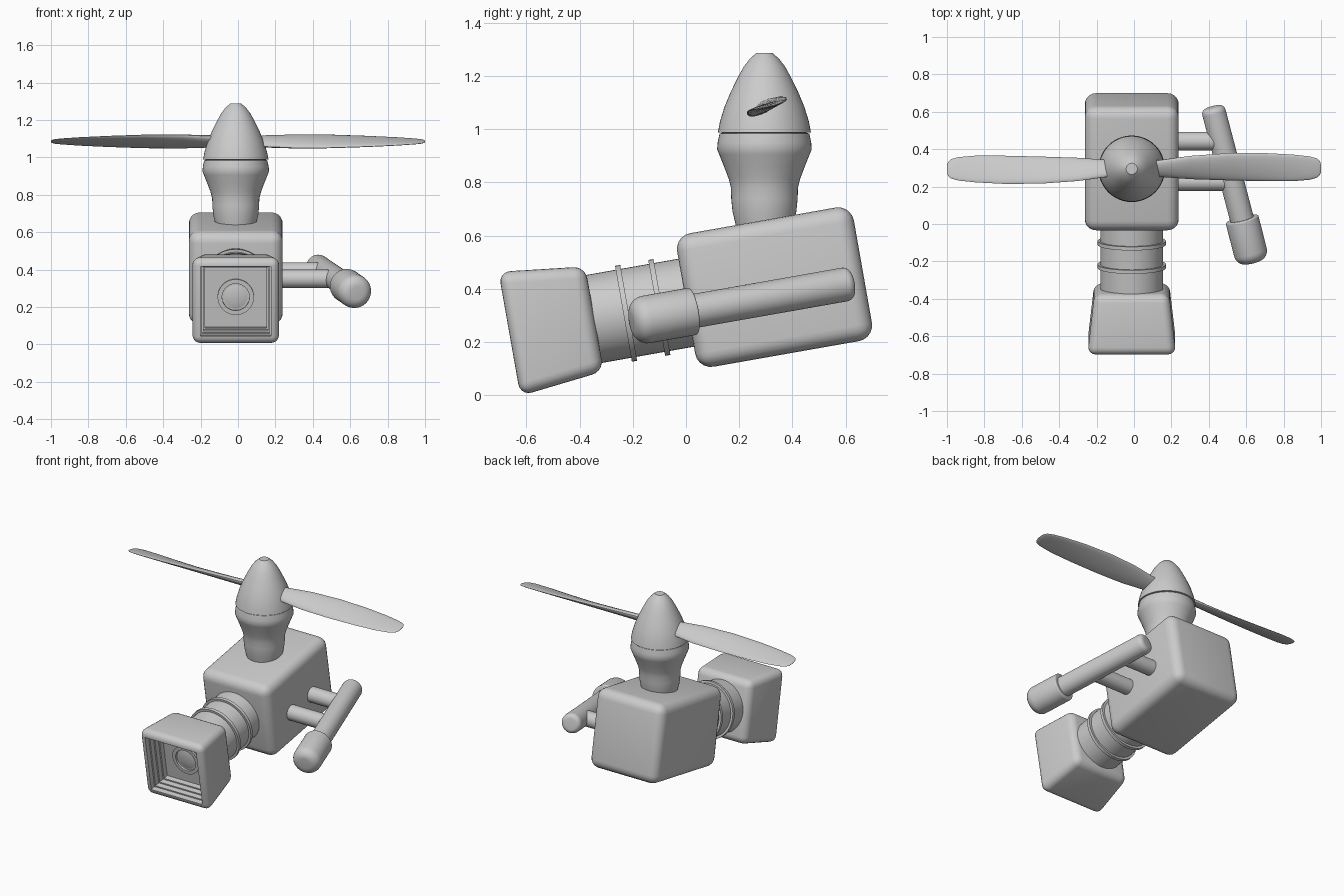
import bpy, bmesh
from math import sin, cos, pi, radians
from mathutils import Matrix, Vector

if "Cube" in bpy.data.objects:
    bpy.data.objects.remove(bpy.data.objects["Cube"])

# Camera assembly frame: pitched nose-down, local y runs along the lens
CAM = Matrix.Translation((-0.012, 0.333, 0.406)) @ Matrix.Rotation(radians(10), 4, 'X')
HUB = Matrix.Translation((-0.012, 0.295, 0))


def finish(name, bm, matrix):
    bmesh.ops.recalc_face_normals(bm, faces=bm.faces[:])
    me = bpy.data.meshes.new(name)
    bm.to_mesh(me)
    bm.free()
    ob = bpy.data.objects.new(name, me)
    bpy.context.collection.objects.link(ob)
    ob.matrix_world = matrix
    return ob


def loft(name, rings, matrix):
    bm = bmesh.new()
    loops = [[bm.verts.new(p) for p in ring] for ring in rings]
    n = len(loops[0])
    for a, b in zip(loops, loops[1:]):
        for i in range(n):
            j = (i + 1) % n
            bm.faces.new((a[i], a[j], b[j], b[i]))
    bm.faces.new(loops[0])
    bm.faces.new(loops[-1])
    return finish(name, bm, matrix)


def lathe(name, profile, matrix, n=48):
    """Revolve (radius, height) points about local z."""
    rings = [[(r * cos(2 * pi * i / n), r * sin(2 * pi * i / n), h) for i in range(n)]
             for r, h in profile]
    return loft(name, rings, matrix)


def rod(name, p0, p1, r, round_end=0.0, round_start=0.0):
    """Cylinder between two points of the camera frame, with optional rounded ends."""
    p0, p1 = Vector(p0), Vector(p1)
    d = p1 - p0
    arc = [k * pi / 12 for k in range(7)]
    prof = [(r, 0)]
    if round_start:
        e = round_start
        prof = [(r - e + e * sin(a), e - e * cos(a)) for a in arc]
    if round_end:
        e = round_end
        prof += [(r - e + e * cos(a), d.length - e + e * sin(a)) for a in arc]
    else:
        prof.append((r, d.length))
    m = CAM @ Matrix.Translation(p0) @ d.to_track_quat('Z', 'Y').to_matrix().to_4x4()
    return lathe(name, prof, m)


def rounded_box(size, bevel, front_scale=1.0):
    bm = bmesh.new()
    bmesh.ops.create_cube(bm, size=1)
    for v in bm.verts:
        s = front_scale if v.co.y < 0 else 1.0
        v.co = Vector((v.co.x * size[0] * s, v.co.y * size[1], v.co.z * size[2] * s))
    bmesh.ops.bevel(bm, geom=bm.edges[:], offset=bevel, segments=5, profile=0.5, affect='EDGES')
    return bm


# Camera body
finish("camera_body", rounded_box((0.502, 0.675, 0.51), 0.06), CAM)

# Lens barrel with two raised rings
rod("lens_barrel", (0, -0.30, 0), (0, -0.76, 0), 0.168)
for i, u in enumerate((-0.44, -0.567)):
    rod(f"barrel_ring_{i + 1}", (0, u + 0.01, 0), (0, u - 0.01, 0), 0.183)

# Flared square hood with a stepped recess
bm = rounded_box((0.40, 0.325, 0.40), 0.045, 1.185)
bm.normal_update()
face = max((f for f in bm.faces if f.normal.y < -0.99), key=lambda f: f.calc_area())
for thick in (0.004, 0.012, 0.012, 0.012):
    bmesh.ops.inset_individual(bm, faces=[face], thickness=thick, depth=0)
    face = bmesh.ops.extrude_discrete_faces(bm, faces=[face])["faces"][0]
    bmesh.ops.translate(bm, verts=face.verts[:], vec=(0, 0.035, 0))
finish("lens_hood", bm, CAM @ Matrix.Translation((0, -0.85, 0)))

# Front lens: raised rim with a recessed domed glass
lens = CAM @ Matrix.Translation((0, -0.865, 0)) @ Matrix.Rotation(pi / 2, 4, 'X')
lathe("lens_glass", [(0.097, 0), (0.097, 0.02), (0.073, 0.02), (0.073, 0.005),
                     (0.05, 0.011), (0.025, 0.014), (0.002, 0.015)], lens)

# Side handle: two struts, a slanted bar and a rounded grip
for i, u in enumerate((-0.115, 0.105)):
    x = 0.5 - 0.259 * (u - 0.03)
    rod(f"handle_strut_{i + 1}", (0.2, u, -0.036), (x, u, -0.036), 0.05)
rod("handle_bar", (0.432, 0.29, -0.036), (0.60, -0.36, -0.036), 0.064, round_start=0.03)
rod("handle_grip", (0.589, -0.317, -0.036), (0.648, -0.552, -0.036), 0.09,
    round_end=0.055, round_start=0.008)

# Motor housing and spinner
lathe("motor_housing", [(0.095, 0.58), (0.108, 0.64), (0.12, 0.69), (0.125, 0.74), (0.126, 0.78),
                        (0.135, 0.815), (0.152, 0.86), (0.170, 0.905), (0.178, 0.925),
                        (0.176, 0.95), (0.169, 0.983), (0.15, 0.99)], HUB)
lathe("spinner", [(0.15, 0.986), (0.175, 0.988), (0.167, 1.03), (0.150, 1.085), (0.127, 1.14),
                  (0.10, 1.195), (0.078, 1.235), (0.055, 1.265), (0.03, 1.287)], HUB)

# Twisted blades: (distance, half chord, half thickness, twist, chord offset)
STATIONS = [(0.06, 0.045, 0.022, 32, 0), (0.14, 0.052, 0.021, 32, 0), (0.30, 0.071, 0.018, 29, 0.005),
            (0.50, 0.080, 0.015, 25, 0.009), (0.70, 0.080, 0.012, 20, 0.007),
            (0.85, 0.074, 0.010, 16, 0.003), (0.94, 0.064, 0.008, 13, 0.002),
            (0.98, 0.052, 0.006, 12, 0.002), (0.995, 0.036, 0.004, 12, 0.002),
            (1.0, 0.018, 0.002, 12, 0.002)]
rings = []
for x, c, t, tw, off in STATIONS:
    ring = []
    for k in range(20):
        a = 2 * pi * k / 20
        y, z, w = c * cos(a), t * sin(a), radians(tw)
        ring.append((x, off + y * cos(w) - z * sin(w), y * sin(w) + z * cos(w)))
    rings.append(ring)
for side, turn in (("right", 0), ("left", pi)):
    loft(f"{side}_blade", rings,
         Matrix.Translation((0, 0.297, 1.085)) @ Matrix.Rotation(turn, 4, 'Z'))

# Smooth shading with crisp edges
for ob in bpy.context.scene.objects:
    ob.select_set(True)
    bpy.context.view_layer.objects.active = ob
bpy.ops.object.shade_smooth_by_angle(angle=radians(35))
